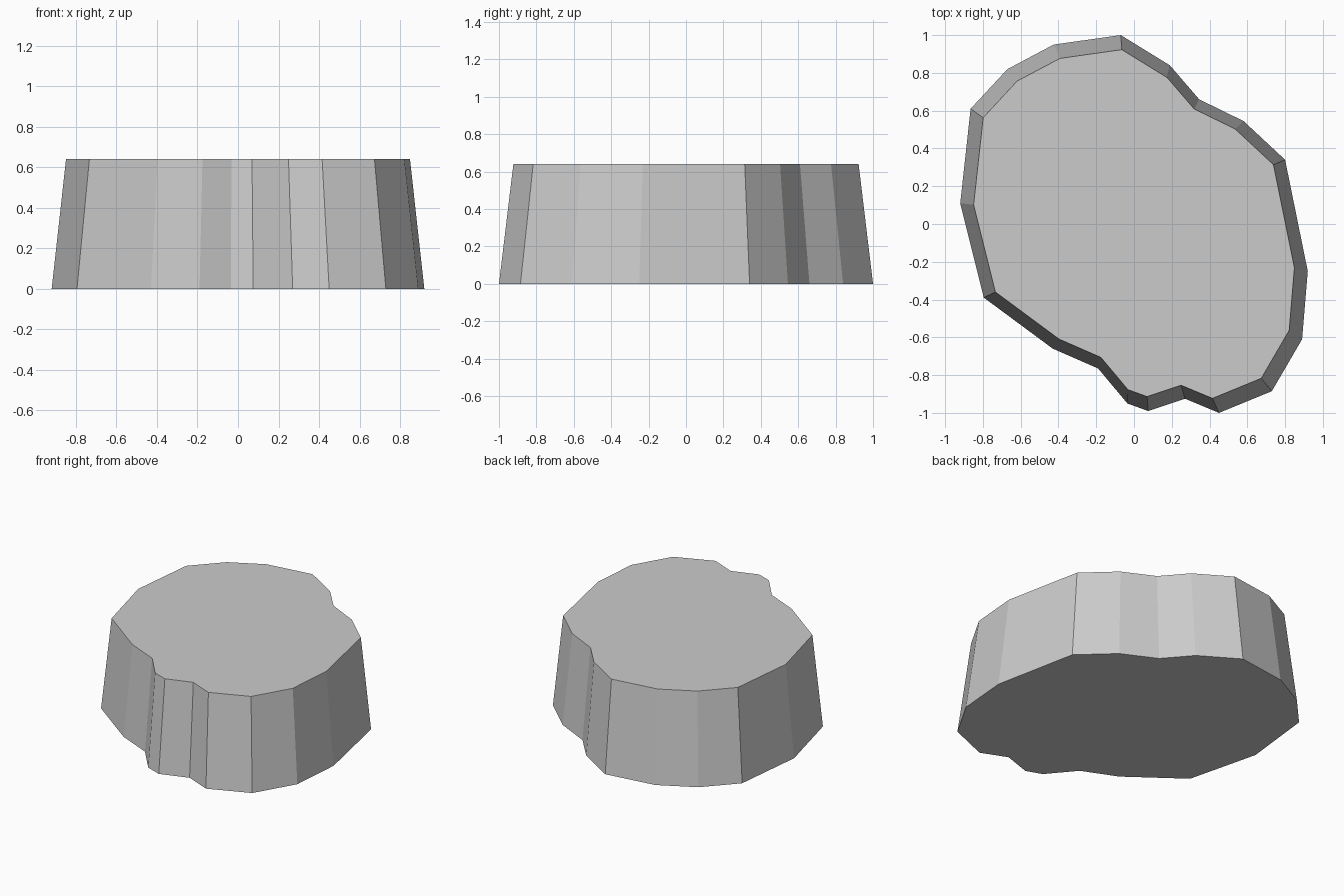
import bpy
import bmesh
from mathutils import Vector

if "Cube" in bpy.data.objects:
    bpy.data.objects.remove(bpy.data.objects["Cube"])

HEIGHT = 0.64
TAPER = 0.923

# Irregular footprint of the slab, counter-clockwise from above
outline = [
    (-0.07, 1.0), (-0.425, 0.95), (-0.67, 0.82), (-0.865, 0.61),
    (-0.92, 0.11), (-0.795, -0.39), (-0.43, -0.66), (-0.19, -0.765),
    (-0.035, -0.95), (0.075, -0.99), (0.27, -0.925), (0.45, -1.0),
    (0.73, -0.885), (0.89, -0.61), (0.92, -0.25), (0.80, 0.34),
    (0.58, 0.545), (0.345, 0.66), (0.19, 0.84),
]

# Base face, extruded upwards and narrowed towards the top
bm = bmesh.new()
base = bm.faces.new([bm.verts.new((x, y, 0)) for x, y in outline])
extruded = bmesh.ops.extrude_face_region(bm, geom=[base], use_keep_orig=True)["geom"]
top = [g for g in extruded if isinstance(g, bmesh.types.BMVert)]
bmesh.ops.scale(bm, vec=Vector((TAPER, TAPER, 1)), verts=top)
bmesh.ops.translate(bm, vec=Vector((0, 0, HEIGHT)), verts=top)
bmesh.ops.recalc_face_normals(bm, faces=bm.faces)

mesh = bpy.data.meshes.new("rock_slab")
bm.to_mesh(mesh)
bm.free()
bpy.context.collection.objects.link(bpy.data.objects.new("rock_slab", mesh))
